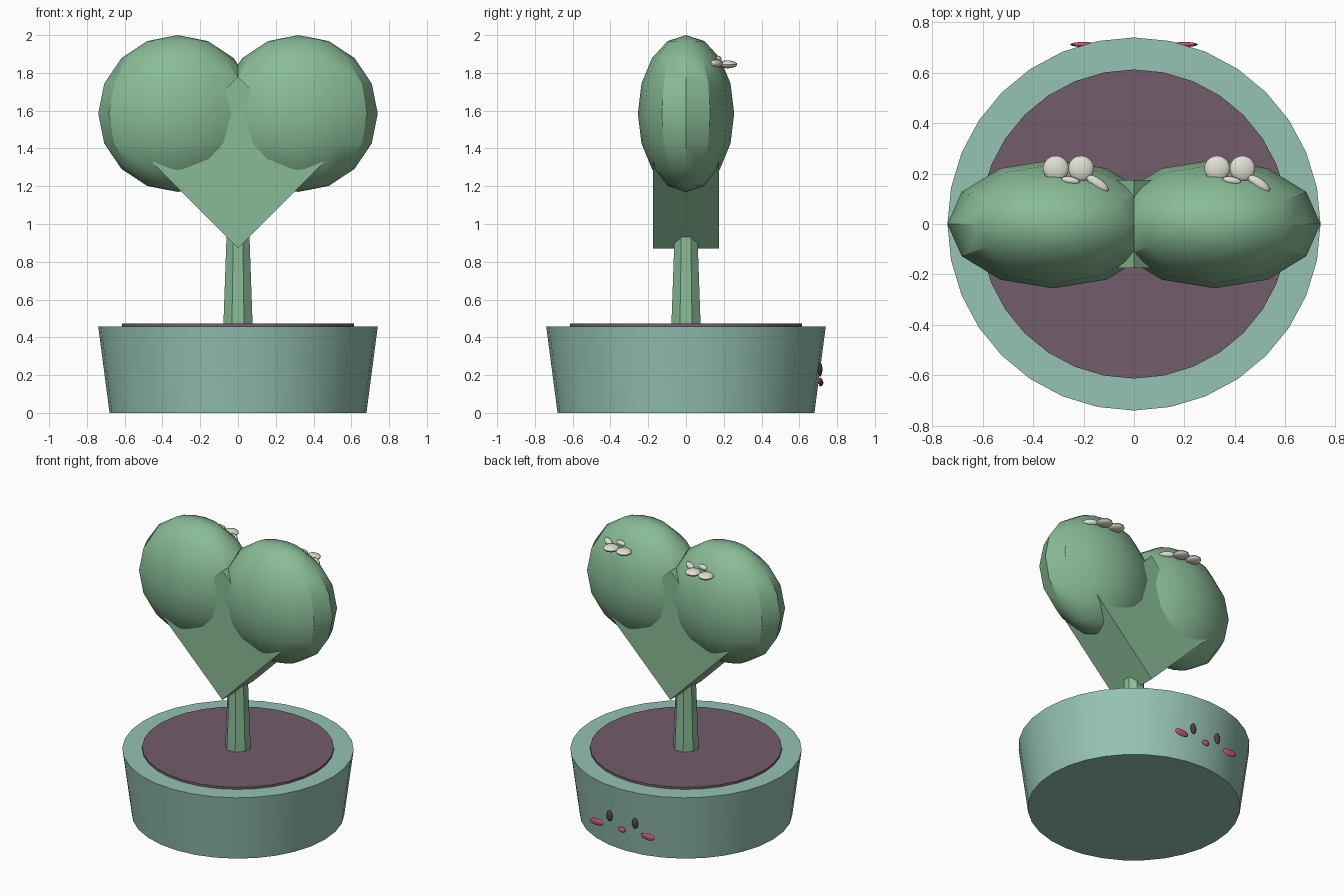
import bpy
from math import radians, pi

cube = bpy.data.objects.get("Cube")
if cube:
    bpy.data.objects.remove(cube, do_unlink=True)


def material(name, rgb):
    m = bpy.data.materials.new(name)
    m.use_nodes = True
    colour = (*rgb, 1.0)
    m.diffuse_color = colour
    m.node_tree.nodes["Principled BSDF"].inputs["Base Color"].default_value = colour
    return m


LEAF = material("leaf green", (0.25, 0.50, 0.305))
POT = material("pot teal", (0.30, 0.54, 0.455))
SOIL = material("soil plum", (0.17, 0.107, 0.147))
CREAM = material("petal cream", (0.74, 0.75, 0.64))
PINK = material("blush pink", (0.60, 0.09, 0.20))
DARK = material("eye dark", (0.09, 0.053, 0.076))


def finish(name, mat, smooth=True):
    obj = bpy.context.object
    obj.name = obj.data.name = name
    obj.data.materials.append(mat)
    bpy.ops.object.transform_apply(location=False, rotation=True, scale=True)
    if smooth:
        bpy.ops.object.shade_smooth_by_angle(angle=radians(30))
    return obj


def frustum(name, mat, sides, r1, r2, z1, z2, turn=0, smooth=True):
    bpy.ops.mesh.primitive_cone_add(vertices=sides, radius1=r1, radius2=r2, depth=z2 - z1,
                                    location=(0, 0, (z1 + z2) / 2), rotation=(0, 0, turn))
    return finish(name, mat, smooth)


def ellipsoid(name, mat, loc, radii, rot=(0, 0, 0), segments=16, rings=10):
    bpy.ops.mesh.primitive_uv_sphere_add(segments=segments, ring_count=rings, radius=1,
                                         location=loc, rotation=rot)
    bpy.context.object.scale = radii
    return finish(name, mat)


# Pot, soil and stem
frustum("pot", POT, 32, 0.68, 0.74, 0, 0.457)
frustum("soil", SOIL, 32, 0.613, 0.613, 0.43, 0.472)
frustum("stem", LEAF, 8, 0.084, 0.064, 0.46, 0.98, turn=pi / 8, smooth=False)

# Diamond block joining the leaves
bpy.ops.mesh.primitive_cube_add(size=1, location=(0, 0, 1.325), rotation=(0, pi / 4, 0))
bpy.context.object.scale = (0.643, 0.35, 0.643)
finish("leaf_joint", LEAF, smooth=False)

for side, x in (("right", -0.32), ("left", 0.32)):
    # Leaf lobe
    ellipsoid(side + "_leaf", LEAF, (x, 0, 1.585), (0.42, 0.255, 0.415), segments=12, rings=8)
    # Blossom: two full petals and two half-sunk ones
    for i, dx in enumerate((0.01, 0.11)):
        ellipsoid(f"{side}_petal_{i + 1}", CREAM, (x + dx, 0.22, 1.845), (0.051, 0.051, 0.021),
                  segments=24)
    ellipsoid(side + "_petal_3", CREAM, (x + 0.175, 0.16, 1.85), (0.052, 0.022, 0.02),
              rot=(0, 0, radians(-35)))
    ellipsoid(side + "_petal_4", CREAM, (x + 0.068, 0.172, 1.872), (0.038, 0.016, 0.018),
              rot=(0, 0, radians(-10)))

# Face on the back of the pot
for side, s in (("right", -1), ("left", 1)):
    ellipsoid(side + "_eye", DARK, (s * 0.1, 0.71, 0.23), (0.022, 0.012, 0.037))
    ellipsoid(side + "_cheek", PINK, (s * 0.2, 0.712, 0.163), (0.054, 0.01, 0.024))
ellipsoid("mouth", PINK, (0, 0.715, 0.16), (0.027, 0.012, 0.019))
